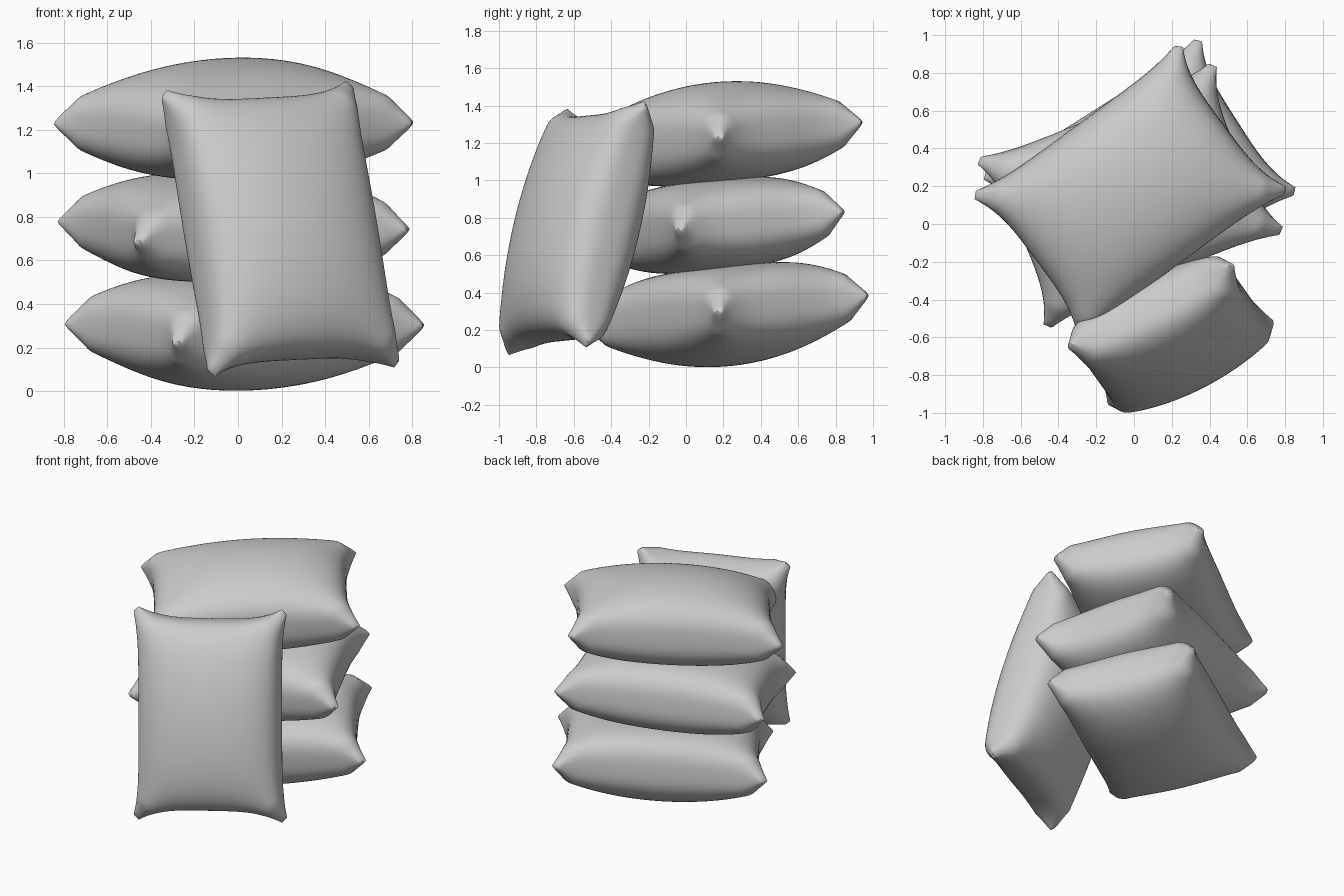
import bpy, bmesh
from math import sin, cos, pi, radians
from mathutils import Matrix, Vector

if "Cube" in bpy.data.objects:
    bpy.data.objects.remove(bpy.data.objects["Cube"])

A, B = 0.725, 0.52     # half length and half width to the corner tips
TIP = 0.1              # amount cut off each corner
N = 52                 # grid divisions per face


def squash(h, limit):
    """Flatten a face softly where another pillow presses on it."""
    return h / (1 + (h / limit) ** 6) ** (1 / 6)


def pillow(name, matrix, up, down, up_limit=9, down_limit=9):
    bm = bmesh.new()
    for side, t, limit in ((1, up, up_limit), (-1, down, down_limit)):
        rows = []
        for i in range(N + 1):
            row = []
            for j in range(N + 1):
                a, b = (i / N - 0.5) * pi, (j / N - 0.5) * pi
                u, v = sin(a), sin(b)
                # edges drawn in between the corners
                x = A * u * (1 - 0.155 * (1 - abs(v) ** 3.6))
                y = B * v * (1 - 0.125 * (1 - abs(u) ** 5))
                # blunt corner tips, pinched to a thin seam
                room = A + B - TIP - abs(x) - abs(y)
                if room < 0:
                    x += room / 2 * (1 if x > 0 else -1)
                    y += room / 2 * (1 if y > 0 else -1)
                pinch = min(1, max(0, room) / 0.16) ** 0.5
                h = t * max(cos(a) * cos(b), 0) ** 0.68
                row.append(bm.verts.new((x, y, side * pinch * squash(h, limit))))
            rows.append(row)
        for i in range(N):
            for j in range(N):
                bm.faces.new((rows[i][j], rows[i + 1][j],
                              rows[i + 1][j + 1], rows[i][j + 1]))
    # join the two faces along the seam
    bmesh.ops.remove_doubles(bm, verts=bm.verts, dist=0.0004)
    bmesh.ops.dissolve_degenerate(bm, edges=bm.edges, dist=0.0004)
    bmesh.ops.recalc_face_normals(bm, faces=bm.faces)
    for f in bm.faces:
        f.smooth = True
    me = bpy.data.meshes.new(name)
    bm.to_mesh(me)
    bm.free()
    ob = bpy.data.objects.new(name, me)
    ob.matrix_world = matrix
    bpy.context.collection.objects.link(ob)


def stacked(loc, angle):
    return (Matrix.Translation(loc) @ Matrix.Rotation(radians(6), 4, 'X')
            @ Matrix.Rotation(radians(angle), 4, 'Z'))


# stack of three pillows, each tipped slightly forward
pillow("bottom_pillow", stacked((0.03, 0.215, 0.305), 32.5), 0.30, 0.298, up_limit=0.25)
pillow("middle_pillow", stacked((-0.02, 0.15, 0.76), 22.3), 0.29, 0.29, 0.265, 0.265)
pillow("top_pillow", stacked((-0.02, 0.165, 1.23), 36.3), 0.295, 0.29, down_limit=0.265)

# pillow leaning against the front of the stack
long_axis = Vector((-0.22, 0.31, 1.30)).normalized()
normal = Vector((0.81, 0.41, 0.06)).cross(long_axis).normalized()
short_axis = normal.cross(long_axis)
lean = Matrix((long_axis, short_axis, normal)).transposed().to_4x4()
pillow("leaning_pillow", Matrix.Translation((0.195, -0.585, 0.745)) @ lean, 0.275, 0.275)
